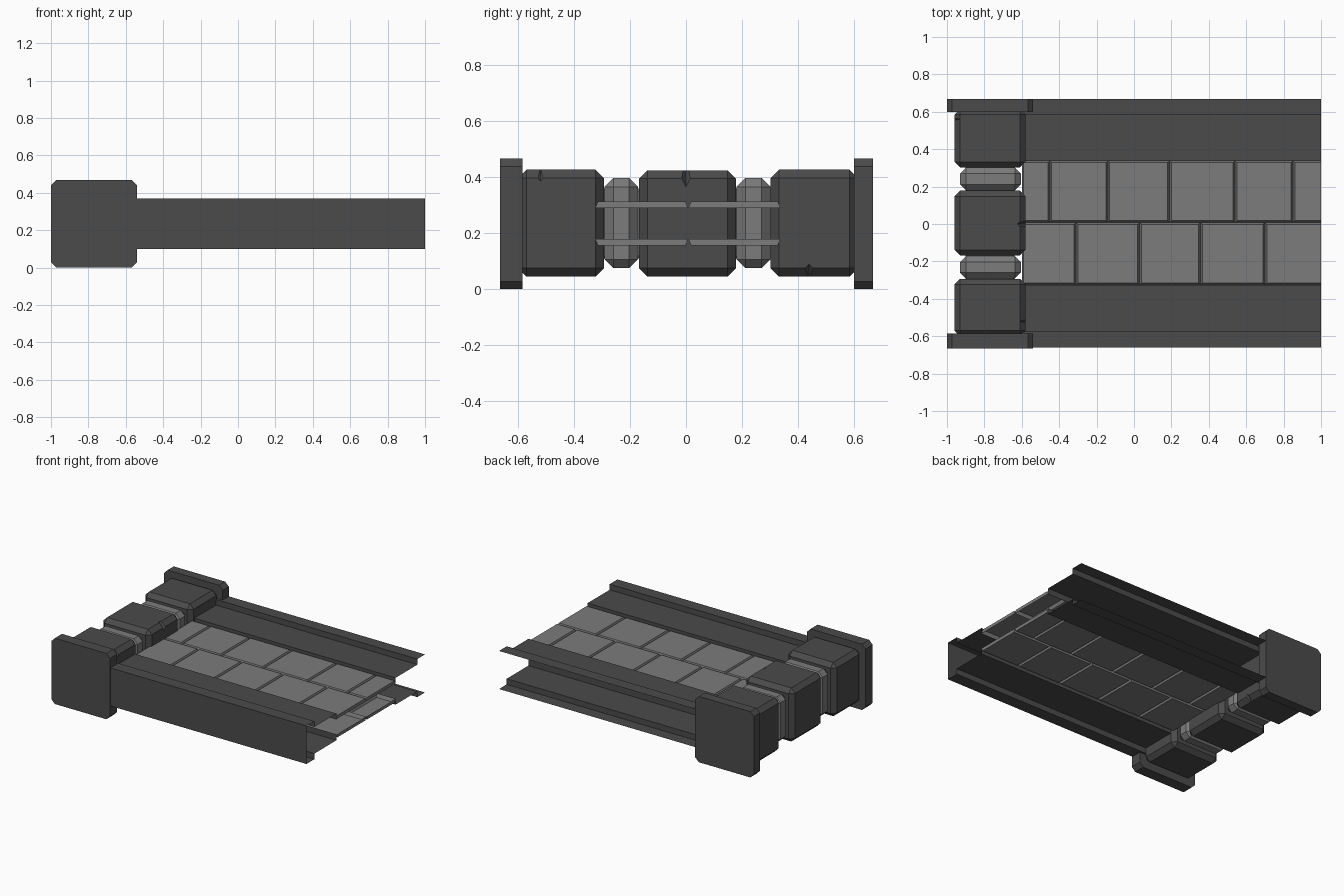
import bpy, bmesh
from mathutils import Vector

if "Cube" in bpy.data.objects:
    bpy.data.objects.remove(bpy.data.objects["Cube"])


def material(name, v):
    m = bpy.data.materials.new(name)
    m.diffuse_color = (v, v, v, 1)
    m.use_nodes = True
    m.node_tree.nodes["Principled BSDF"].inputs["Base Color"].default_value = m.diffuse_color
    return m


DARK = material("dark_stone", 0.07)
LIGHT = material("light_stone", 0.2)
MID_Z = 0.235


def make(name, bm, mat):
    me = bpy.data.meshes.new(name)
    bm.to_mesh(me)
    bm.free()
    ob = bpy.data.objects.new(name, me)
    bpy.context.collection.objects.link(ob)
    me.materials.append(mat)
    return ob


def box(name, lo, hi, mat, bevel, axis_only=None):
    """Chamfered box; axis_only limits the chamfer to edges along one axis."""
    bm = bmesh.new()
    bmesh.ops.create_cube(bm, size=1)
    lo, hi = Vector(lo), Vector(hi)
    for v in bm.verts:
        v.co = (lo + hi) / 2 + v.co * (hi - lo)
    edges = [e for e in bm.edges if axis_only is None or
             abs((e.verts[0].co - e.verts[1].co)[axis_only]) > 1e-4]
    bmesh.ops.bevel(bm, geom=edges, offset=bevel, segments=1, affect='EDGES', profile=0.5)
    return make(name, bm, mat)


def chip(ob, centre, size):
    """Cut a small diamond notch out of a stone edge."""
    bm = bmesh.new()
    bmesh.ops.create_uvsphere(bm, u_segments=4, v_segments=2, radius=1)
    for v in bm.verts:
        v.co = Vector(centre) + v.co * Vector(size)
    cutter = make("chip_cutter", bm, DARK)
    cutter.hide_render = True
    mod = ob.modifiers.new("chip", 'BOOLEAN')
    mod.operation, mod.object, mod.solver = 'DIFFERENCE', cutter, 'EXACT'
    bpy.context.view_layer.objects.active = ob
    bpy.ops.object.modifier_apply(modifier=mod.name)
    bpy.data.objects.remove(cutter)


# End wall: two caps, three dark blocks, two light spacers
box("front_cap", (-1, -.665, 0), (-.54, -.585, .467), DARK, .028, 1)
box("back_cap", (-1, .60, 0), (-.54, .668, .467), DARK, .028, 1)
front = box("front_block", (-.96, -.60, .045), (-.58, -.293, .427), DARK, .03)
middle = box("middle_block", (-.96, -.168, .045), (-.58, .178, .425), DARK, .03)
back = box("back_block", (-.96, .302, .045), (-.58, .615, .427), DARK, .03)
box("front_spacer", (-.93, -.292, .075), (-.605, -.172, .398), LIGHT, .032)
box("back_spacer", (-.93, .18, .075), (-.605, .302, .398), LIGHT, .032)
box("wall_core", (-.90, -.31, .11), (-.64, .32, .36), LIGHT, .01)

# Chipped edges
chip(middle, (-.58, 0, .425), (.045, .03, .06))
chip(front, (-.58, -.52, .425), (.03, .03, .04))
chip(back, (-.58, .44, .05), (.03, .035, .04))
chip(back, (-.96, .56, .425), (.03, .025, .035))


def sheet(name, profile, x0=-.59, x1=1.0):
    """Thin open profile in y/z, swept along x."""
    bm = bmesh.new()
    rows = [[bm.verts.new((x, y, z)) for y, z in profile] for x in (x0, x1)]
    for i in range(len(profile) - 1):
        bm.faces.new((rows[0][i], rows[1][i], rows[1][i + 1], rows[0][i + 1]))
    return make(name, bm, DARK)


# Side rails: stepped sheets; front one is closed outside, back one open
front_top = [(-.325, .288), (-.325, .33), (-.572, .33), (-.572, .37), (-.66, .37)]
back_top = [(.338, .288), (.338, .33), (.582, .33), (.582, .37), (.668, .37)]


def flip(points):
    return [(y, 2 * MID_Z - z) for y, z in reversed(points)]


sheet("front_rail", front_top + flip(front_top))
sheet("back_rail_upper", back_top[::-1])
sheet("back_rail_lower", flip(back_top)[::-1])

# Paving: open-bottomed bevelled slabs, mirrored to the underside
ROWS = [(.008, .338, [-.60, -.45, -.14, .19, .54, .85, 1.0]),
        (-.325, .008, [-.60, -.31, .03, .355, .70, 1.0])]


def paving(name, flipped):
    bm = bmesh.new()

    def z(v):
        return 2 * MID_Z - v if flipped else v

    for y0, y1, xs in ROWS:
        for x0, x1 in zip(xs, xs[1:]):
            b = .01
            e = 0 if x1 == 1.0 else b
            base = [(x0, y0), (x1, y0), (x1, y1), (x0, y1)]
            top = [(x0 + b, y0 + b), (x1 - e, y0 + b), (x1 - e, y1 - b), (x0 + b, y1 - b)]
            lo = [bm.verts.new((x, y, z(.29))) for x, y in base]
            hi = [bm.verts.new((x, y, z(.313))) for x, y in top]
            faces = [bm.faces.new(hi)]
            for i in range(4):
                j = (i + 1) % 4
                faces.append(bm.faces.new((lo[i], lo[j], hi[j], hi[i])))
            if flipped:
                bmesh.ops.reverse_faces(bm, faces=faces)
    return make(name, bm, LIGHT)


paving("top_paving", False)
paving("under_paving", True)
